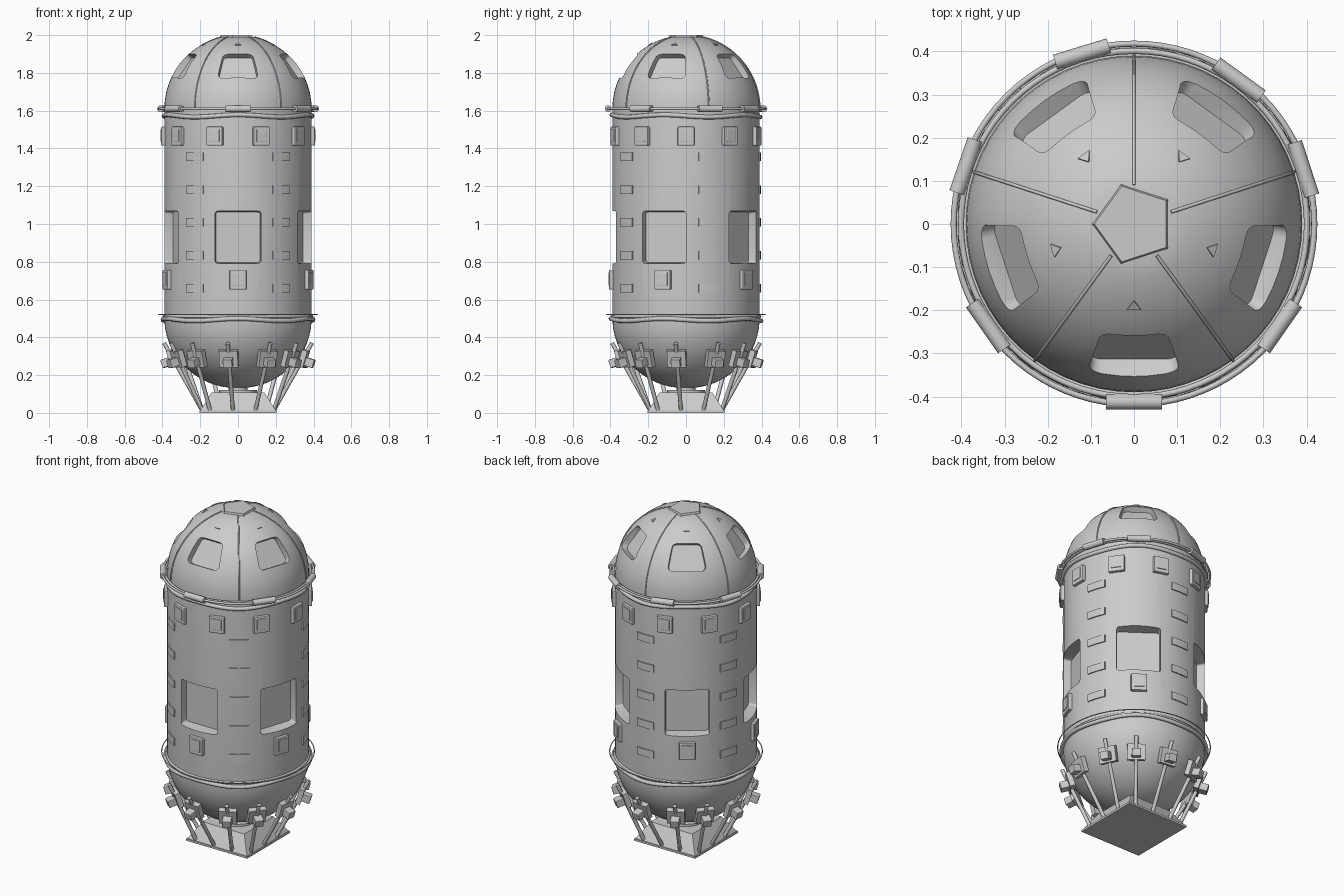
import bpy, bmesh
from math import sin, cos, pi, radians, sqrt
from mathutils import Matrix, Vector

cube = bpy.data.objects.get("Cube")
if cube:
    bpy.data.objects.remove(cube, do_unlink=True)

GREY = (0.6, 0.6, 0.6, 1)
mat = bpy.data.materials.new("light_grey_metal")
mat.use_nodes = True
mat.diffuse_color = GREY
mat.node_tree.nodes["Principled BSDF"].inputs["Base Color"].default_value = GREY

R, LOW, HIGH = 0.39, 0.5, 1.61          # hull radius, cylinder bottom and top
WINDOWS = [radians(-90 + 72 * k) for k in range(5)]
SEAMS = [radians(90 + 72 * k) for k in range(5)]


def finish(bm, name, smooth=False):
    bmesh.ops.recalc_face_normals(bm, faces=bm.faces)
    me = bpy.data.meshes.new(name)
    bm.to_mesh(me)
    bm.free()
    me.materials.append(mat)
    ob = bpy.data.objects.new(name, me)
    bpy.context.collection.objects.link(ob)
    if smooth:
        shade(ob)
    return ob


def shade(ob):
    bpy.ops.object.select_all(action='DESELECT')
    ob.select_set(True)
    bpy.context.view_layer.objects.active = ob
    bpy.ops.object.shade_smooth_by_angle(angle=radians(30))


def frame(az, z=0, tilt=0):
    """Local x points outward, y along the hull, z up."""
    return (Matrix.Translation((0, 0, z)) @ Matrix.Rotation(az, 4, 'Z')
            @ Matrix.Rotation(-tilt, 4, 'Y'))


def box(bm, m, centre, size, bevel=0):
    new = bmesh.ops.create_cube(bm, size=1, matrix=m @ Matrix.Translation(centre)
                                @ Matrix.Diagonal((*size, 1)))["verts"]
    if bevel:
        edges = list({e for v in new for e in v.link_edges})
        bmesh.ops.bevel(bm, geom=edges, offset=bevel, segments=2, affect='EDGES', profile=0.5)


def prism(bm, m, outline, d0, d1, grow=1.0):
    """Loft a (y, z) outline from depth d0 to d1 along local x."""
    a = [bm.verts.new(m @ Vector((d0, y, z))) for y, z in outline]
    b = [bm.verts.new(m @ Vector((d1, y * grow, z * grow))) for y, z in outline]
    bm.faces.new(a)
    bm.faces.new(b)
    for i in range(len(a)):
        j = (i + 1) % len(a)
        bm.faces.new((a[i], a[j], b[j], b[i]))


def rounded(w0, w1, h, r):
    """Trapezoid (half widths bottom/top, half height) with rounded corners."""
    pts = []
    for k, (y, z) in enumerate([(w0, -h), (w1, h), (-w1, h), (-w0, -h)]):
        cy, cz = y - r * (1 if y > 0 else -1), z - r * (1 if z > 0 else -1)
        for s in range(4):
            t = radians(-90 + 90 * k + 30 * s)
            pts.append((cy + r * cos(t), cz + r * sin(t)))
    return pts


def tube(name, paths, radius, cyclic=False, sides=1):
    cu = bpy.data.curves.new(name, 'CURVE')
    cu.dimensions = '3D'
    cu.bevel_depth, cu.bevel_resolution, cu.use_fill_caps = radius, sides, True
    for pts in paths:
        sp = cu.splines.new('POLY')
        sp.points.add(len(pts) - 1)
        for p, q in zip(sp.points, pts):
            p.co = (*q, 1)
        sp.use_cyclic_u = cyclic
    cu.materials.append(mat)
    ob = bpy.data.objects.new(name, cu)
    bpy.context.collection.objects.link(ob)


def circle(r, z, wave=0, n=80):
    return [(r * cos(2 * pi * i / n), r * sin(2 * pi * i / n),
             z + wave * cos(5 * (2 * pi * i / n + pi / 2))) for i in range(n)]


# Hull: turned capsule with a flat crown
profile = [(R * sin(t), LOW - 0.37 * cos(t)) for t in [pi / 2 * i / 12 for i in range(13)]]
crown = pi / 2 - 0.233
profile += [(R * cos(t), HIGH + R * sin(t)) for t in [crown * i / 12 for i in range(13)]]
profile.append((0, HIGH + R * sin(crown)))
bm = bmesh.new()
ring = [bm.verts.new((r, 0, z)) for r, z in profile]
edges = [bm.edges.new(p) for p in zip(ring, ring[1:])]
bmesh.ops.spin(bm, geom=ring + edges, axis=(0, 0, 1), cent=(0, 0, 0),
               angle=2 * pi, steps=60, use_merge=False)
bmesh.ops.remove_doubles(bm, verts=bm.verts, dist=0.0005)
hull = finish(bm, "hull")

# Window recesses cut into the cylinder and the dome
bm = bmesh.new()
for az in WINDOWS:
    prism(bm, frame(az, 0.93), rounded(0.117, 0.117, 0.133, 0.012), 0.325, 0.45, 1.1)
    prism(bm, frame(az, HIGH + 0.03, radians(33)), rounded(0.1, 0.08, 0.075, 0.025),
          0.325, 0.45, 1.15)
cutter = finish(bm, "window_cutter")
cutter.hide_render = True
mod = hull.modifiers.new("windows", 'BOOLEAN')
mod.operation, mod.object, mod.solver = 'DIFFERENCE', cutter, 'EXACT'
bpy.context.view_layer.objects.active = hull
bpy.ops.object.modifier_apply(modifier=mod.name)
bpy.data.objects.remove(cutter, do_unlink=True)
shade(hull)

# Five-sided crown cap
bm = bmesh.new()
bmesh.ops.create_cone(bm, cap_ends=True, segments=5, radius1=0.1, radius2=0.092, depth=0.02,
                      matrix=Matrix.Translation((0, 0, 1.99)) @ Matrix.Rotation(SEAMS[0], 4, 'Z'))
finish(bm, "crown_cap")

# Dome seam ribs
tube("dome_ribs", [[((R + 0.001) * cos(t) * cos(az), (R + 0.001) * cos(t) * sin(az),
                     HIGH + (R + 0.001) * sin(t)) for t in [crown * i / 16 for i in range(17)]]
                   for az in SEAMS], 0.004)

# Small triangular marks above the dome windows
bm = bmesh.new()
for az in WINDOWS:
    prism(bm, frame(az, HIGH, radians(61)), [(-0.016, -0.01), (0.016, -0.01), (0, 0.014)],
          R - 0.005, R + 0.004)
finish(bm, "dome_marks")

# Interlocking seam tabs, curved to the hull
bm = bmesh.new()
for az in SEAMS:
    for k in range(5):
        z = 0.66 + 0.174 * k
        for j in range(4):
            a = az + (j - 1.5) * 0.07
            box(bm, frame(a, z), (R, 0, 0), (0.012, 0.028, 0.045))
finish(bm, "seam_tabs")

# Equipment boxes: ten near the top, one below each window
bm = bmesh.new()
spots = [(radians(36 * k), 1.465, 0.1) for k in range(10)] + [(az, 0.705, 0.105) for az in WINDOWS]
for az, z, h in spots:
    box(bm, frame(az, z), (R, 0, 0), (0.034, 0.09, h), 0.006)
    box(bm, frame(az, z), (R + 0.017, 0, 0.004), (0.008, 0.058, h - 0.035), 0.003)
finish(bm, "equipment_boxes")

# Flanges and hand rails around both ends of the cylinder
tube("upper_flange", [circle(0.393, 1.572, 0.006)], 0.012, True, 2)
tube("lower_flange", [circle(0.398, 0.493, 0.006)], 0.012, True, 2)
tube("lower_collar", [circle(0.391, 0.51)], 0.008, True, 2)
tube("upper_rails", [circle(0.401, HIGH), circle(0.418, HIGH)], 0.007, True, 2)
tube("lower_rail", [circle(0.42, 0.52)], 0.003, True)

# Rail sleeves
bm = bmesh.new()
for deg in (-90, -35, 18, 54, 107, 161, 215):
    m = frame(radians(deg), HIGH) @ Matrix.Translation((0.412, 0, 0)) @ Matrix.Rotation(pi / 2, 4, 'X')
    bmesh.ops.create_cone(bm, cap_ends=True, segments=16, radius1=0.018, radius2=0.018,
                          depth=0.13, matrix=m)
finish(bm, "rail_sleeves", True)

# Landing struts with brackets on the lower dome
bm = bmesh.new()
struts = []
for side in range(4):
    for deg in (-128, -98, -64):
        az = radians(deg + 90 * side)
        box(bm, frame(az, 0.395, radians(-17)), (0.367, 0, 0), (0.03, 0.1, 0.09))
        box(bm, frame(az, 0.383, radians(-17)), (0.395, 0, 0), (0.06, 0.05, 0.045), 0.004)
        c, s = cos(az), sin(az)
        foot = 0.19 / max(abs(c), abs(s))
        struts.append([(0.395 * c, 0.395 * s, 0.37), (foot * c, foot * s, 0.015)])
finish(bm, "strut_brackets")
tube("struts", struts, 0.011, False, 2)

# Square footing with sloped sides and a neck below the hull
bm = bmesh.new()
box(bm, Matrix(), (0, 0, 0.006), (0.41, 0.41, 0.012))
bmesh.ops.create_cone(bm, cap_ends=True, segments=4, radius1=0.2 * sqrt(2), radius2=0.14 * sqrt(2),
                      depth=0.095, matrix=Matrix.Translation((0, 0, 0.06)) @ Matrix.Rotation(pi / 4, 4, 'Z'))
finish(bm, "footing")
bm = bmesh.new()
for r, z0, z1 in ((0.1, 0.1, 0.122), (0.05, 0.11, 0.16)):
    bmesh.ops.create_cone(bm, cap_ends=True, segments=24, radius1=r, radius2=r, depth=z1 - z0,
                          matrix=Matrix.Translation((0, 0, (z0 + z1) / 2)))
finish(bm, "neck", True)
